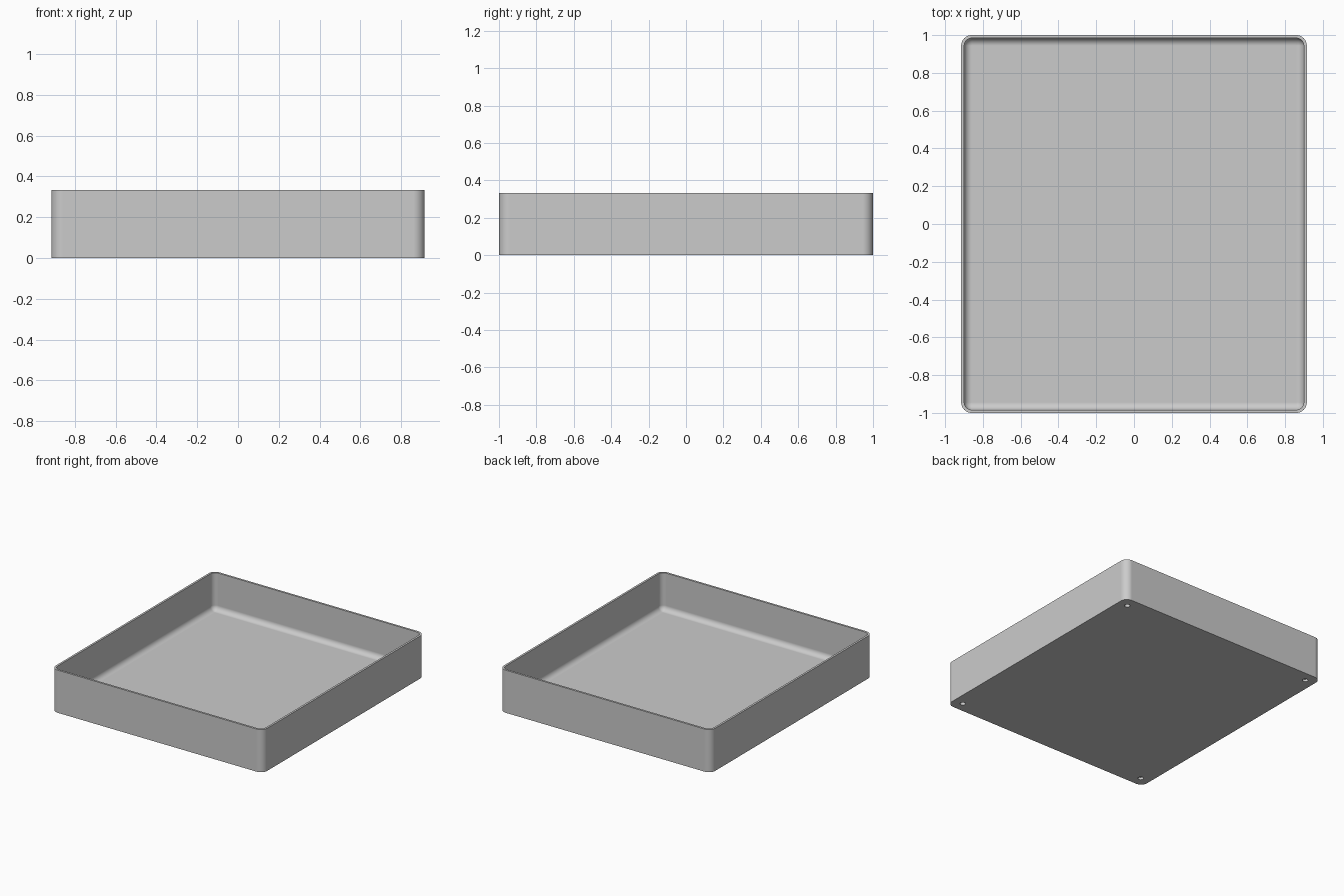
import bpy
import bmesh
from math import sin, cos, pi, radians

cube = bpy.data.objects.get("Cube")
if cube:
    bpy.data.objects.remove(cube, do_unlink=True)

# Main dimensions
HALF_X, HALF_Y, HEIGHT = 0.915, 1.0, 0.333
WALL, FLOOR = 0.016, 0.04
CORNER, FILLET = 0.056, 0.04
HOLE_INSET, HOLE_RADIUS, HOLE_DEPTH = 0.08, 0.02, 0.02
STEPS = 10

bm = bmesh.new()


def rounded_loop(inset, z):
    """Ring of vertices around a rounded rectangle, inset from the outside."""
    r = max(CORNER - inset, 0.0005)
    cx, cy = HALF_X - inset - r, HALF_Y - inset - r
    ring = []
    for k, (sx, sy) in enumerate([(1, 1), (-1, 1), (-1, -1), (1, -1)]):
        for i in range(STEPS + 1):
            a = (k + i / STEPS) * pi / 2
            ring.append(bm.verts.new((sx * cx + r * cos(a), sy * cy + r * sin(a), z)))
    return ring


def circle_loop(x, y, z, r, count=24):
    return [bm.verts.new((x + r * cos(2 * pi * i / count),
                          y + r * sin(2 * pi * i / count), z)) for i in range(count)]


def bridge(a, b):
    n = len(a)
    for i in range(n):
        j = (i + 1) % n
        bm.faces.new((a[i], a[j], b[j], b[i]))


def ring_edges(ring):
    return [bm.edges.get((ring[i - 1], ring[i])) for i in range(len(ring))]


# Outer wall, rim, inner wall and the fillet down to the floor
rings = [rounded_loop(0, 0), rounded_loop(0, HEIGHT), rounded_loop(WALL, HEIGHT)]
for i in range(STEPS + 1):
    a = i / STEPS * pi / 2
    rings.append(rounded_loop(WALL + FILLET * (1 - cos(a)),
                              FLOOR + FILLET * (1 - sin(a))))
for lower, upper in zip(rings, rings[1:]):
    bridge(lower, upper)
bm.faces.new(rings[-1])

# Blind holes in the underside, one near each corner
border = ring_edges(rings[0])
for sx in (-1, 1):
    for sy in (-1, 1):
        x, y = sx * (HALF_X - HOLE_INSET), sy * (HALF_Y - HOLE_INSET)
        mouth = circle_loop(x, y, 0, HOLE_RADIUS)
        end = circle_loop(x, y, HOLE_DEPTH, HOLE_RADIUS)
        bridge(mouth, end)
        bm.faces.new(end)
        border += ring_edges(mouth)

# Underside around the holes
bmesh.ops.triangle_fill(bm, edges=border, use_beauty=True, normal=(0, 0, -1))
bmesh.ops.recalc_face_normals(bm, faces=bm.faces[:])

mesh = bpy.data.meshes.new("tray")
bm.to_mesh(mesh)
bm.free()
tray = bpy.data.objects.new("tray", mesh)
bpy.context.collection.objects.link(tray)

# Plain grey material
grey = bpy.data.materials.new("light grey")
grey.use_nodes = True
colour = (0.6, 0.6, 0.6, 1)
grey.diffuse_color = colour
grey.node_tree.nodes["Principled BSDF"].inputs["Base Color"].default_value = colour
mesh.materials.append(grey)

# Smooth corners and fillet, crisp rim and base
bpy.ops.object.select_all(action="DESELECT")
tray.select_set(True)
bpy.context.view_layer.objects.active = tray
bpy.ops.object.shade_smooth_by_angle(angle=radians(30))
normals = tray.modifiers.new("flat panels", "WEIGHTED_NORMAL")
normals.keep_sharp = True
